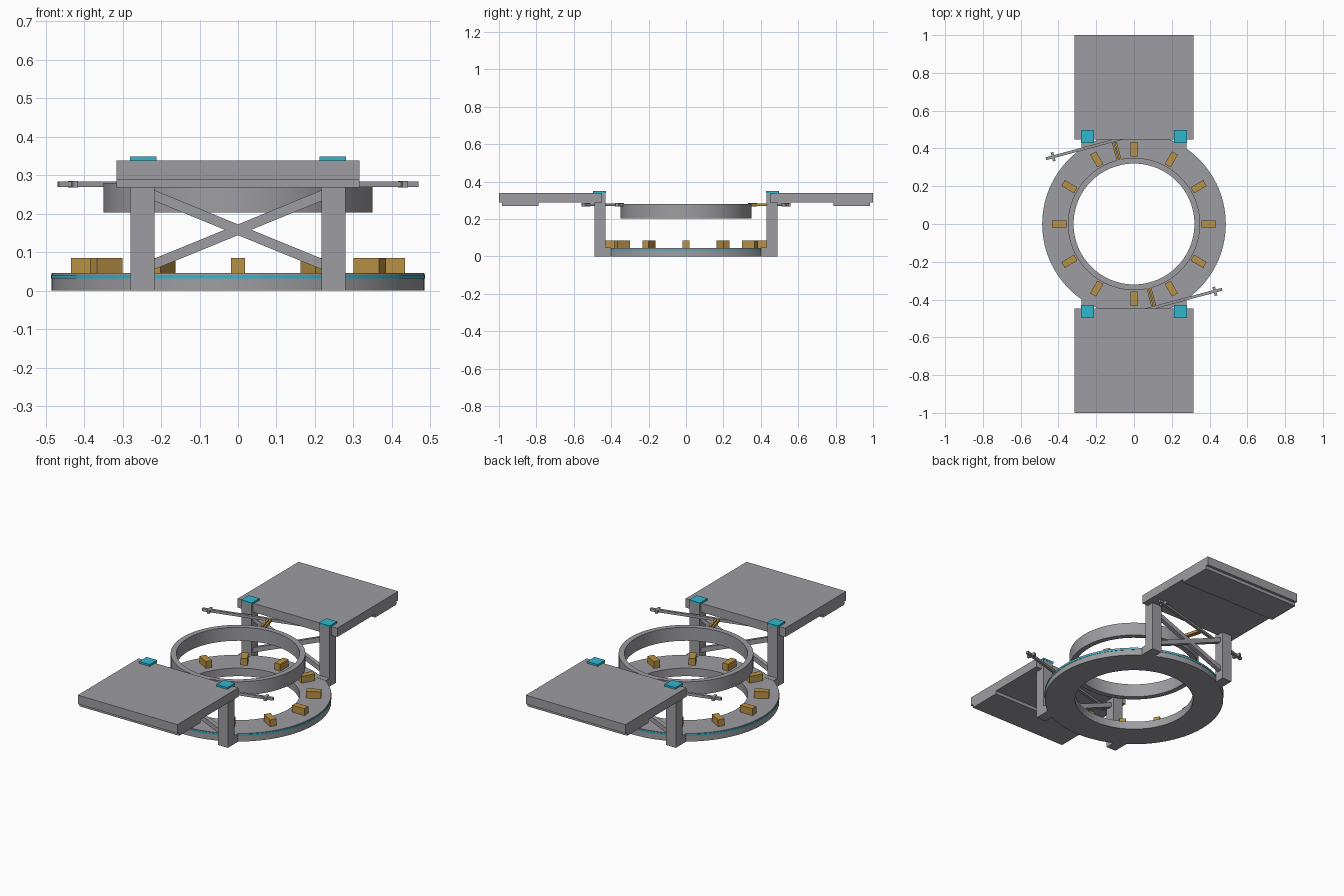
import bpy, bmesh, math
from mathutils import Matrix, Vector

if "Cube" in bpy.data.objects:
    bpy.data.objects.remove(bpy.data.objects["Cube"])


def material(name, rgb):
    m = bpy.data.materials.new(name)
    m.use_nodes = True
    m.diffuse_color = (*rgb, 1)
    m.node_tree.nodes["Principled BSDF"].inputs["Base Color"].default_value = (*rgb, 1)
    return m


GREY = material("grey_metal", (0.34, 0.34, 0.36))
OCHRE = material("ochre", (0.49, 0.29, 0.06))
CYAN = material("cyan", (0.03, 0.47, 0.62))


def finish(name, bm, mat):
    bmesh.ops.recalc_face_normals(bm, faces=bm.faces)
    mesh = bpy.data.meshes.new(name)
    bm.to_mesh(mesh)
    bm.free()
    mesh.materials.append(mat)
    obj = bpy.data.objects.new(name, mesh)
    bpy.context.collection.objects.link(obj)
    return obj


def box(name, centre, size, mat, frame=Matrix(), tilt=0):
    """Box at a centre, tilted about y, then placed by a frame."""
    bm = bmesh.new()
    place = (frame @ Matrix.Translation(Vector(centre))
             @ Matrix.Rotation(tilt, 4, 'Y') @ Matrix.Diagonal((*size, 1)))
    bmesh.ops.create_cube(bm, size=1, matrix=place)
    return finish(name, bm, mat)


def ring(name, inner, outer, z0, z1, mat, segments=96):
    """Spin a rectangular section into a flat ring."""
    bm = bmesh.new()
    section = [(inner, z0), (outer, z0), (outer, z1), (inner, z1)]
    loops = []
    for i in range(segments):
        a = math.tau * i / segments
        loops.append([bm.verts.new((r * math.cos(a), r * math.sin(a), z)) for r, z in section])
    for i, cur in enumerate(loops):
        nxt = loops[(i + 1) % segments]
        for k in range(4):
            j = (k + 1) % 4
            bm.faces.new((cur[k], nxt[k], nxt[j], cur[j]))
    obj = finish(name, bm, mat)
    bpy.ops.object.select_all(action='DESELECT')
    obj.select_set(True)
    bpy.context.view_layer.objects.active = obj
    bpy.ops.object.shade_smooth_by_angle(angle=math.radians(30))


# Rings
ring("base_ring", 0.32, 0.484, 0, 0.046, GREY)
ring("base_light_band", 0.48, 0.486, 0.032, 0.04, CYAN)
ring("upper_ring", 0.32, 0.35, 0.203, 0.28, GREY)

# Clamp blocks around the base ring
for i in range(12):
    turn = Matrix.Rotation(math.tau * i / 12, 4, 'Z')
    box(f"clamp_block_{i + 1}", (0.395, 0, 0.065), (0.077, 0.036, 0.04), OCHRE, turn)

# Both ends are the same assembly turned half way round
for end, angle in (("back", 0), ("front", math.pi)):
    half = Matrix.Rotation(angle, 4, 'Z')

    # Platform with an underside step
    box(f"{end}_platform", (0, 0.724, 0.3125), (0.632, 0.552, 0.051), GREY, half)
    box(f"{end}_platform_underside", (0, 0.887, 0.28), (0.632, 0.195, 0.024), GREY, half)

    # Columns, feet and caps
    for side, s in (("a", -1), ("b", 1)):
        box(f"{end}_column_{side}", (s * 0.248, 0.46, 0.169), (0.062, 0.06, 0.338), GREY, half)
        box(f"{end}_foot_{side}", (s * 0.248, 0.43, 0.0235), (0.062, 0.06, 0.047), GREY, half)
        box(f"{end}_cap_{side}", (s * 0.246, 0.463, 0.343), (0.068, 0.068, 0.011), CYAN, half)
        box(f"{end}_brace_{side}", (0, 0.46, 0.158), (0.48, 0.025, 0.026), GREY, half,
            s * math.atan2(0.18, 0.44))

    # Slanted swing arm with end crossbars and a pair of grip bars
    arm = half @ Matrix.Translation((-0.095, 0.445, 0.276)) @ Matrix.Rotation(math.radians(15), 4, 'Z')
    box(f"{end}_swing_arm", (0, 0, 0), (0.77, 0.015, 0.015), GREY, arm)
    for side, s in (("a", -1), ("b", 1)):
        box(f"{end}_crossbar_{side}", (s * 0.345, 0, 0), (0.014, 0.048, 0.017), GREY, arm)
        box(f"{end}_grip_bar_{side}", (-0.012 + s * 0.0075, -0.058, 0), (0.011, 0.096, 0.015), OCHRE, arm)
